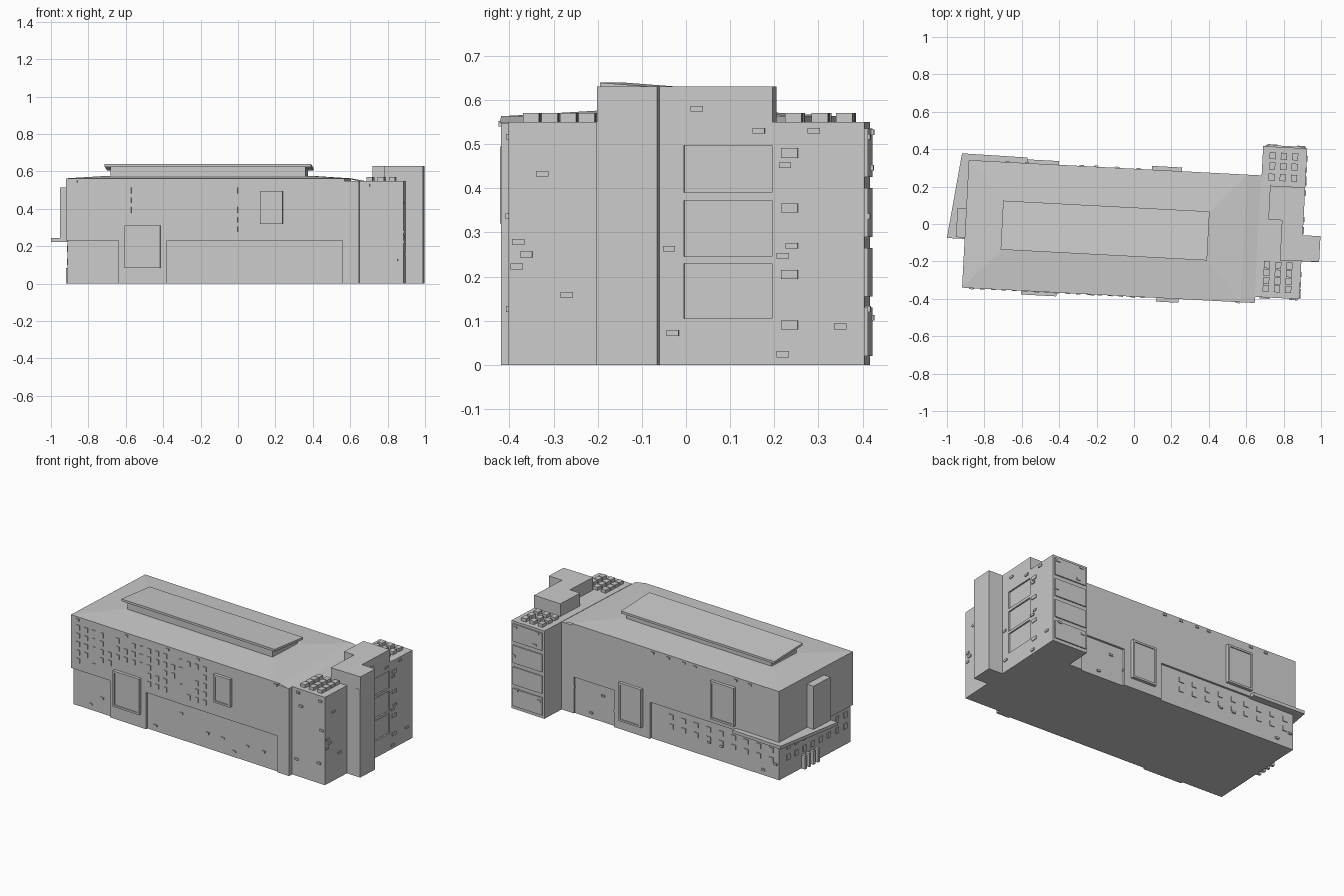
import bpy, bmesh, random
from math import radians
from mathutils import Matrix

if "Cube" in bpy.data.objects:
    bpy.data.objects.remove(bpy.data.objects["Cube"])

random.seed(4)
TURN = Matrix.Rotation(radians(-3), 4, 'Z')   # whole building is turned slightly


def finish(name, bm):
    bmesh.ops.recalc_face_normals(bm, faces=bm.faces[:])
    bm.transform(TURN)
    me = bpy.data.meshes.new(name)
    bm.to_mesh(me)
    bm.free()
    ob = bpy.data.objects.new(name, me)
    bpy.context.collection.objects.link(ob)
    return ob


def add_box(bm, u0, u1, v0, v1, z0, z1):
    m = Matrix.Translation(((u0+u1)/2, (v0+v1)/2, (z0+z1)/2)) @ Matrix.Diagonal((u1-u0, v1-v0, z1-z0, 1))
    return bmesh.ops.create_cube(bm, size=1, matrix=m)['verts']


def boxes(name, items):
    bm = bmesh.new()
    for b in items:
        add_box(bm, *b)
    return finish(name, bm)


def prism(name, pts, z0, z1):
    bm = bmesh.new()
    f = bm.faces.new([bm.verts.new((u, v, z0)) for u, v in pts])
    r = bmesh.ops.extrude_face_region(bm, geom=[f])
    for e in r['geom']:
        if isinstance(e, bmesh.types.BMVert):
            e.co.z = z1
    return finish(name, bm)


U0, U1, V0, V1 = -.90, .59, -.388, .295     # main block limits
STEP = .23                                  # height of the overhang

# Main hall: lower storey set back, upper storey overhanging, flush bays at low windows
boxes("lower_storey", [(U0+.008, .655, V0+.013, V1-.013, 0, STEP)])
boxes("upper_storey", [(U0, U1, V0, V1, STEP, .563)])
boxes("flush_bays", [(-.62, -.36, V0, -.3, 0, STEP), (.03, .29, .2, V1, 0, STEP)])
boxes("corner_link", [(U1-.01, .668, V0+.004, V1-.004, 0, .548)])

# Shallow hipped roof
bm = bmesh.new()
rings = []
for u0, u1, v0, v1, zl, zr in [(U0, .665, V0, V1, .563, .549), (U0, U1, V0, V1, .563, .563),
                               (-.70, .40, -.174, .088, .576, .576)]:
    rings.append([bm.verts.new(c) for c in
                  ((u0, v0, zl), (u1, v0, zr), (u1, v1, zr), (u0, v1, zl))])
end, eave, top = rings
for i in range(4):
    j = (i + 1) % 4
    bm.faces.new((eave[i], eave[j], top[j], top[i]))
bm.faces.new(top)
bm.faces.new((eave[1], end[1], end[2], eave[2]))
for i in (0, 3):
    bm.verts.remove(end[i])
finish("hipped_roof", bm)

# Raised skylight with a roof slab sloping to the back
bm = bmesh.new()
for dims, drop in [((-.675, .37, -.155, .075, .56, .626), .016),
                   ((-.705, .40, -.174, .088, .625, .639), .02)]:
    for v in add_box(bm, *dims):
        if v.co.y > 0 and v.co.z > .6:
            v.co.z -= drop
finish("skylight", bm)


# Framed bay windows on the front and back walls
def bay(name, u0, u1, z0, z1, wall, out):
    f = .012

    def slab(a, b, c, d, depth):
        p, q = sorted((wall - out*.005, wall + out*depth))
        return (a, b, p, q, c, d)
    boxes(name, [slab(u0, u1, z0, z1, .014),
                 slab(u0, u0+f, z0, z1, .02), slab(u1-f, u1, z0, z1, .02),
                 slab(u0+f, u1-f, z0, z0+f, .02), slab(u0+f, u1-f, z1-f, z1, .02)])


bay("front_low_window", -.585, -.395, .085, .31, V0, -1)
bay("front_high_window", .14, .26, .32, .495, V0, -1)
bay("back_low_window", .08, .242, .06, .30, V1, 1)
bay("back_high_window", -.588, -.418, .26, .50, V1, 1)

# Entrance side: canopy wrapping the corner, projecting oriel, door posts
prism("entrance_canopy", [(-.938, .329), (-.588, .325), (-.588, .28), (-.88, .28),
                          (-.88, -.127), (-.995, -.127)], .224, .244)
boxes("oriel", [(-.947, -.89, -.12, .036, .243, .515)])
boxes("door_posts", [(-.918, -.885, v, v+.018, 0, .085) for v in (-.06, -.02, .02, .06)])

# Small windows of the front wall, as slim raised panes
panes = []
for r in range(5):
    for c in range(17):
        u = -.86 + c*.057
        z = .275 + r*.052
        if random.random() < .2 or (-.61 < u < -.37 and z < .33):
            continue
        panes.append((u, u+.024, V0-.004, V0+.01, z, z+.03))
boxes("front_panes", panes)
boxes("entrance_side_panes",
      [(U0+.003, U0+.03, -.34+i*.075, -.31+i*.075, z, z+.035) for i in range(8) for z in (.10, .17)] +
      [(-.85+i*.09, -.82+i*.09, V1-.03, V1-.008, z, z+.03) for i in range(9) for z in (.10, .16)])

# Scattered small blocks along the long walls
bits = []
for wall in (V0, V1):
    for i in range(16):
        u = -.88 + i*.096 + random.uniform(-.02, .02)
        z = random.choice((.03, .09, .16, .54, .54))
        w = wall if z > STEP else wall*.965
        bits.append((u, u+.022, w-.006, w+.006, z, z+.012))
boxes("wall_blocks", bits)

# Cross wing with three sunken panels in its end wall
wing = boxes("wing", [(.668, .904, -.355, .452, 0, .55)])
cut = boxes("panel_cutter", [(.895, .95, .043, .242, z0, z1)
                             for z0, z1 in ((.105, .23), (.245, .372), (.39, .497))])
cut.hide_render = True
cut.hide_set(True)
mod = wing.modifiers.new("panels", 'BOOLEAN')
mod.operation = 'DIFFERENCE'
mod.solver = 'EXACT'
mod.object = cut

# Raised bands on the wing's back wall
boxes("back_bands", [(.68, .892, .445, .459, .02+i*.135, .13+i*.135) for i in range(4)])

# Stair tower: stepped cap on the wing roof and a full-height projecting shaft
prism("tower_cap", [(.716, .243), (.904, .243), (.904, -.013), (.999, -.013), (.999, -.15),
                    (.789, -.154), (.789, .061), (.716, .061)], .545, .63)
boxes("tower_shaft", [(.85, .999, -.152, -.013, 0, .55)])

# Roof vents in two clusters
boxes("roof_vents", [(u, u+.033, v, v+.037, .545, .57)
                     for u in (.705, .765, .825)
                     for v in (-.325, -.283, -.241, -.199, .27, .33, .385)])

# Small blocks on the wing walls (v, z, width, height)
marks = [(.235, .48, .038, .022), (.235, .355, .038, .02), (.235, .205, .038, .02),
         (.235, .09, .038, .02), (.22, .024, .028, .014), (.29, .53, .028, .013),
         (.165, .53, .028, .013), (.025, .58, .028, .013), (.225, .452, .028, .013),
         (.24, .27, .028, .013), (.22, .247, .028, .013), (.35, .087, .028, .013),
         (-.038, .263, .028, .013), (-.03, .072, .028, .013), (-.325, .433, .028, .013),
         (-.38, .278, .028, .013), (-.362, .25, .028, .013), (-.383, .223, .028, .013),
         (-.27, .158, .028, .013)]
boxes("wing_end_blocks", [(.895, .909, y+.047-w/2, y+.047+w/2, z-h/2, z+h/2)
                          for y, z, w, h in marks])
boxes("wing_corner_blocks",
      [(u, u+.024, v-.007, v+.007, z, z+.013)
       for v in (-.355, .457) for u, z in ((.69, .10), (.85, .12), (.87, .33), (.72, .44), (.86, .51), (.70, .52))])
